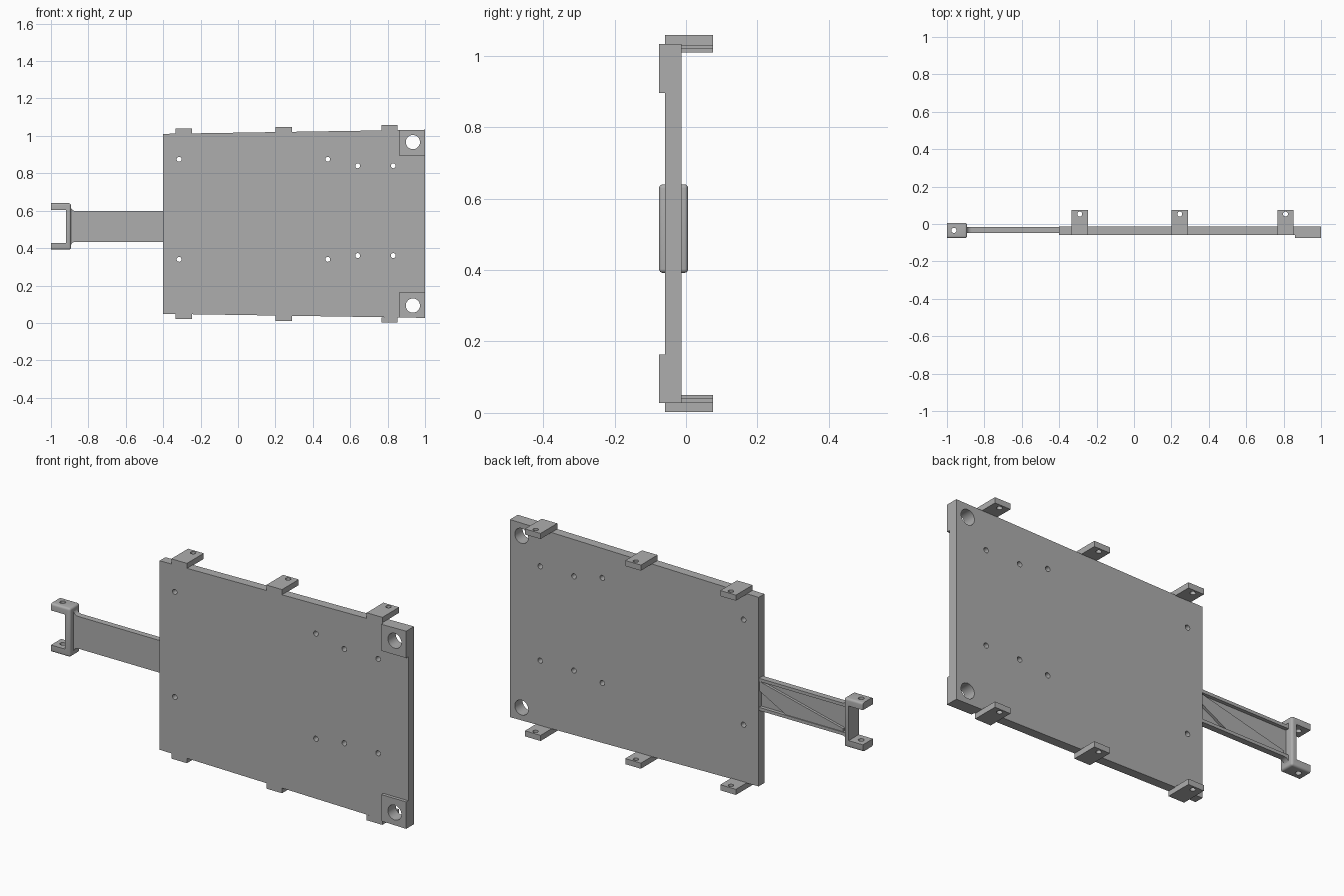
import bpy, bmesh, math
from mathutils import Matrix, Vector

if "Cube" in bpy.data.objects:
    bpy.data.objects.remove(bpy.data.objects["Cube"])

metal = bpy.data.materials.new("plain_grey")
metal.use_nodes = True
GREY = (0.42, 0.42, 0.42, 1)
metal.diffuse_color = GREY
metal.node_tree.nodes["Principled BSDF"].inputs["Base Color"].default_value = GREY

MID = 0.53            # height of the plate's centre line
ARM_MID = 0.516       # height of the arm's centre line
FRONT, BACK = -0.059, -0.0126
OUT = 0.0756


def finish(name, bm):
    bmesh.ops.recalc_face_normals(bm, faces=bm.faces)
    mesh = bpy.data.meshes.new(name)
    bm.to_mesh(mesh)
    bm.free()
    obj = bpy.data.objects.new(name, mesh)
    bpy.context.collection.objects.link(obj)
    mesh.materials.append(metal)
    return obj


def slab(name, outline, y0, y1):
    """Extrude an (x, z) outline from y0 to y1."""
    bm = bmesh.new()
    face = bm.faces.new([bm.verts.new((x, y0, z)) for x, z in outline])
    new = bmesh.ops.extrude_face_region(bm, geom=[face])["geom"]
    verts = [v for v in new if isinstance(v, bmesh.types.BMVert)]
    bmesh.ops.translate(bm, verts=verts, vec=(0, y1 - y0, 0))
    return finish(name, bm)


def rect(x0, x1, z0, z1):
    return [(x0, z0), (x1, z0), (x1, z1), (x0, z1)]


def drill(obj, holes, axis):
    """Cut round holes, given as (centre, radius), along the y or z axis."""
    bm = bmesh.new()
    turn = Matrix.Rotation(math.pi / 2, 4, "X") if axis == "y" else Matrix()
    for centre, radius in holes:
        bmesh.ops.create_cone(bm, cap_ends=True, segments=32, radius1=radius, radius2=radius,
                              depth=0.6, matrix=Matrix.Translation(Vector(centre)) @ turn)
    cutter = finish(obj.name + "_cutter", bm)
    cutter.hide_render = True
    mod = obj.modifiers.new("holes", "BOOLEAN")
    mod.operation, mod.solver, mod.object = "DIFFERENCE", "EXACT", cutter
    apply_modifiers(obj)
    bpy.data.objects.remove(cutter)


def apply_modifiers(obj):
    bpy.context.view_layer.update()
    graph = bpy.context.evaluated_depsgraph_get()
    mesh = bpy.data.meshes.new_from_object(obj.evaluated_get(graph))
    obj.modifiers.clear()
    obj.data = mesh


def smooth(obj):
    bpy.ops.object.select_all(action="DESELECT")
    obj.select_set(True)
    bpy.context.view_layer.objects.active = obj
    bpy.ops.object.shade_smooth_by_angle(angle=math.radians(35))


# Slightly tapered main plate with its mounting holes
plate = slab("main_plate", [(-0.4, MID - 0.481), (1, MID - 0.503),
                            (1, MID + 0.503), (-0.4, MID + 0.481)], FRONT, BACK)
small = [(-0.315, 0.875), (0.48, 0.875), (0.64, 0.84), (0.83, 0.84),
         (-0.315, 0.34), (0.48, 0.34), (0.64, 0.36), (0.83, 0.36)]
corner = [(0.935, MID + s * 0.437) for s in (1, -1)]
drill(plate, [((x, 0, z), 0.013) for x, z in small]
      + [((x, 0, z), 0.038) for x, z in corner], "y")
smooth(plate)

for side, s in (("upper", 1), ("lower", -1)):
    # Raised corner pads around the large holes
    pad = slab(side + "_corner_pad", [(0.86, MID + s * 0.366), (1, MID + s * 0.366),
                                      (1, MID + s * 0.503), (0.86, MID + s * 0.5008)],
               -OUT, FRONT)
    drill(pad, [((x, 0, z), 0.038) for x, z in corner], "y")
    smooth(pad)
    # Edge tabs reaching backwards, each with a screw hole
    for i, x in enumerate((-0.29, 0.245, 0.81)):
        inner = 0.480 + 0.0098 * i
        z0, z1 = sorted((MID + s * inner, MID + s * (inner + 0.0285)))
        tab = slab(f"{side}_tab_{i + 1}", rect(x - 0.044, x + 0.044, z0, z1), FRONT, OUT)
        drill(tab, [((x, 0.053, z0), 0.013)], "z")
        smooth(tab)

# Arm: thin web, flared where it meets the fork
fillet = [(-0.895 + 0.027 * (1 - math.cos(a)), 0.109 - 0.027 * math.sin(a))
          for a in [math.pi / 2 * k / 6 for k in range(7)]]
upper = [(x, ARM_MID + h) for x, h in fillet] + [(-0.39, ARM_MID + 0.082)]
lower = [(x, 2 * ARM_MID - z) for x, z in reversed(upper)]
web = slab("arm_web", upper + lower, -0.047, -0.034)
smooth(web)

# Arm edge rails following the flare
for side, s in (("upper", 1), ("lower", -1)):
    outer = [(x, ARM_MID + s * h) for x, h in fillet] + [(-0.39, ARM_MID + s * 0.082)]
    inside = [(-0.39, ARM_MID + s * 0.066), (-0.895, ARM_MID + s * 0.066)]
    smooth(slab(side + "_arm_rail", outer + inside, -0.034, -0.016))

# Diagonal stiffener on the back of the arm
slab("arm_diagonal_rib", [(-0.39, ARM_MID + 0.066), (-0.87, ARM_MID - 0.05),
                          (-0.87, ARM_MID - 0.068), (-0.55, ARM_MID - 0.068),
                          (-0.39, ARM_MID + 0.02)], -0.034, -0.021)

# Fork at the end of the arm, with rounded long edges and pin holes
h, g = 0.124, 0.088
fork = slab("fork", [(-1, ARM_MID - h), (-0.893, ARM_MID - h), (-0.893, ARM_MID + h),
                     (-1, ARM_MID + h), (-1, ARM_MID + g), (-0.92, ARM_MID + g),
                     (-0.92, ARM_MID - g), (-1, ARM_MID - g)], -OUT, 0.006)
bm = bmesh.new()
bm.from_mesh(fork.data)
edges = [e for e in bm.edges
         if all(abs(abs(v.co.z - ARM_MID) - h) < 0.001 for v in e.verts)
         and abs(e.verts[0].co.z - e.verts[1].co.z) < 0.001
         and (abs(e.verts[0].co.y - e.verts[1].co.y) < 0.001
              or e.verts[0].co.x > -0.9)]
edges += [e for e in bm.edges if all(v.co.x > -0.9 for v in e.verts) and e not in edges]
bmesh.ops.bevel(bm, geom=edges, offset=0.011, segments=4, profile=0.5, affect="EDGES")
bm.to_mesh(fork.data)
bm.free()
drill(fork, [((-0.963, -0.034, ARM_MID), 0.014)], "z")
smooth(fork)
